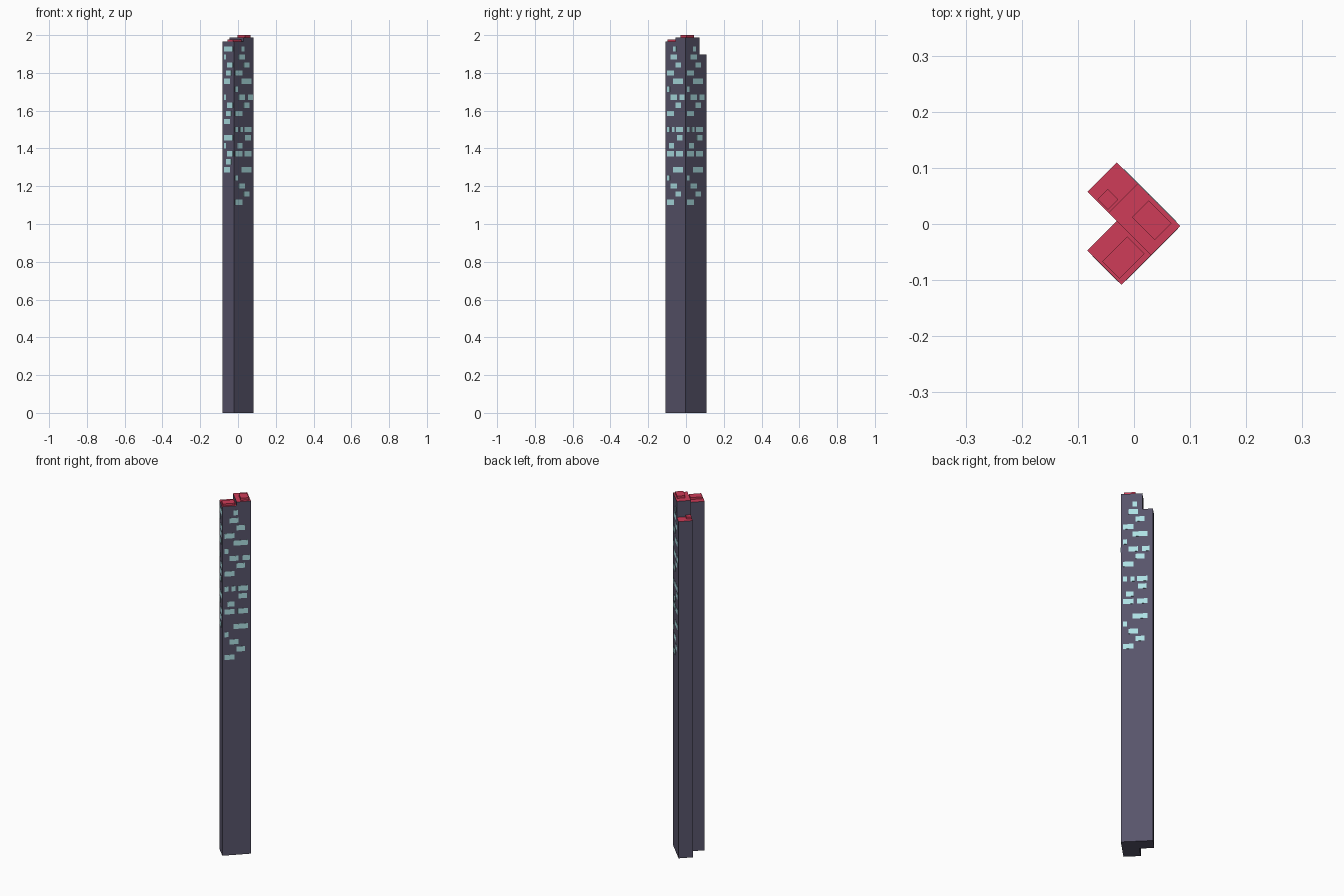
import bpy, bmesh, math
from mathutils import Matrix

if "Cube" in bpy.data.objects:
    bpy.data.objects.remove(bpy.data.objects["Cube"])

ROT = Matrix.Rotation(math.radians(45), 4, 'Z')   # plan is turned 45 degrees


def material(name, rgb):
    m = bpy.data.materials.new(name)
    m.diffuse_color = (*rgb, 1)
    m.use_nodes = True
    m.node_tree.nodes["Principled BSDF"].inputs["Base Color"].default_value = m.diffuse_color
    return m


WALL = material("dark_slate_wall", (0.098, 0.090, 0.147))
ROOF = material("crimson_roof", (0.62, 0.045, 0.098))
GLASS = material("pale_cyan_window", (0.42, 0.75, 0.78))


def add_box(bm, u0, u1, v0, v1, z0, z1):
    size = Matrix.Diagonal((u1 - u0, v1 - v0, z1 - z0, 1))
    mid = Matrix.Translation(((u0 + u1) / 2, (v0 + v1) / 2, (z0 + z1) / 2))
    bmesh.ops.create_cube(bm, size=1, matrix=ROT @ mid @ size)


def finish(name, bm, mats, top_index=0):
    bm.normal_update()
    for f in bm.faces:
        f.material_index = top_index if f.normal.z > 0.5 else 0
    me = bpy.data.meshes.new(name)
    bm.to_mesh(me)
    bm.free()
    for m in mats:
        me.materials.append(m)
    bpy.context.collection.objects.link(bpy.data.objects.new(name, me))


# Plan limits: u runs to the back right, v to the back left
U0, U1, U2 = -0.092, -0.0177, 0.056
V0, V1, V2, V3 = -0.0605, 0.0255, 0.0465, 0.099

# Tower blocks: dark walls with red tops
for name, dims in {
    "front_wing": (U0, U1, V0, V1, 0, 1.966),
    "main_block": (U1, U2, V0, V2, 0, 1.987),
    "rear_wing": (U1, U2, V2, V3, 0, 1.897),
}.items():
    bm = bmesh.new()
    add_box(bm, *dims)
    finish(name, bm, [WALL, ROOF], 1)

# Low red boxes on the roofs
for name, dims in {
    "front_roof_box": (-0.087, -0.024, -0.051, -0.007, 1.966, 1.977),
    "main_roof_box": (0.006, 0.048, -0.046, 0.0113, 1.987, 2.0),
    "rear_roof_box": (-0.015, 0.011, 0.051, 0.077, 1.897, 1.909),
}.items():
    bm = bmesh.new()
    add_box(bm, *dims)
    finish(name, bm, [ROOF])

# Window rows: (start, end) in hundredths of a wall width, None = dark row
a, b, c, d, e = (7, 43), (39, 89), (7, 21), (25, 57), (50, 79)
WIDE = [[(39, 54)], [d], [e], [a], [b], [c], [d, (71, 96)], [e], [a], [],
        [c, (32, 46), (54, 89)], [(57, 86)], [(18, 43)], [a, (54, 89)], [],
        [b], [c], [d], [e], [a]]
cycle = [[(15, 92)], [(15, 34)], [(43, 92)], [(34, 78)], [(15, 68)]]
NARROW = cycle + [[]] + cycle[1:] + [[]] + cycle
NARROW = NARROW[:6] + cycle[1:] + [[]] + cycle


def windows(name, rows, place):
    bm = bmesh.new()
    for k, row in enumerate(rows):
        z = 1.927 - 0.0427 * k
        for s, t in row:
            add_box(bm, *place(s / 100, t / 100), z - 0.014, z + 0.014)
    finish(name, bm, [GLASS])


W, N, T = U2 - U0, V1 - V0, 0.001
windows("front_right_windows", WIDE,
        lambda s, t: (U0 + s * W, U0 + t * W, V0 - T, V0 + T))
windows("back_right_windows", WIDE,
        lambda s, t: (U2 - T, U2 + T, V0 + s * W, V0 + t * W))
windows("front_left_windows", NARROW,
        lambda s, t: (U0 - T, U0 + T, V1 - t * N, V1 - s * N))
